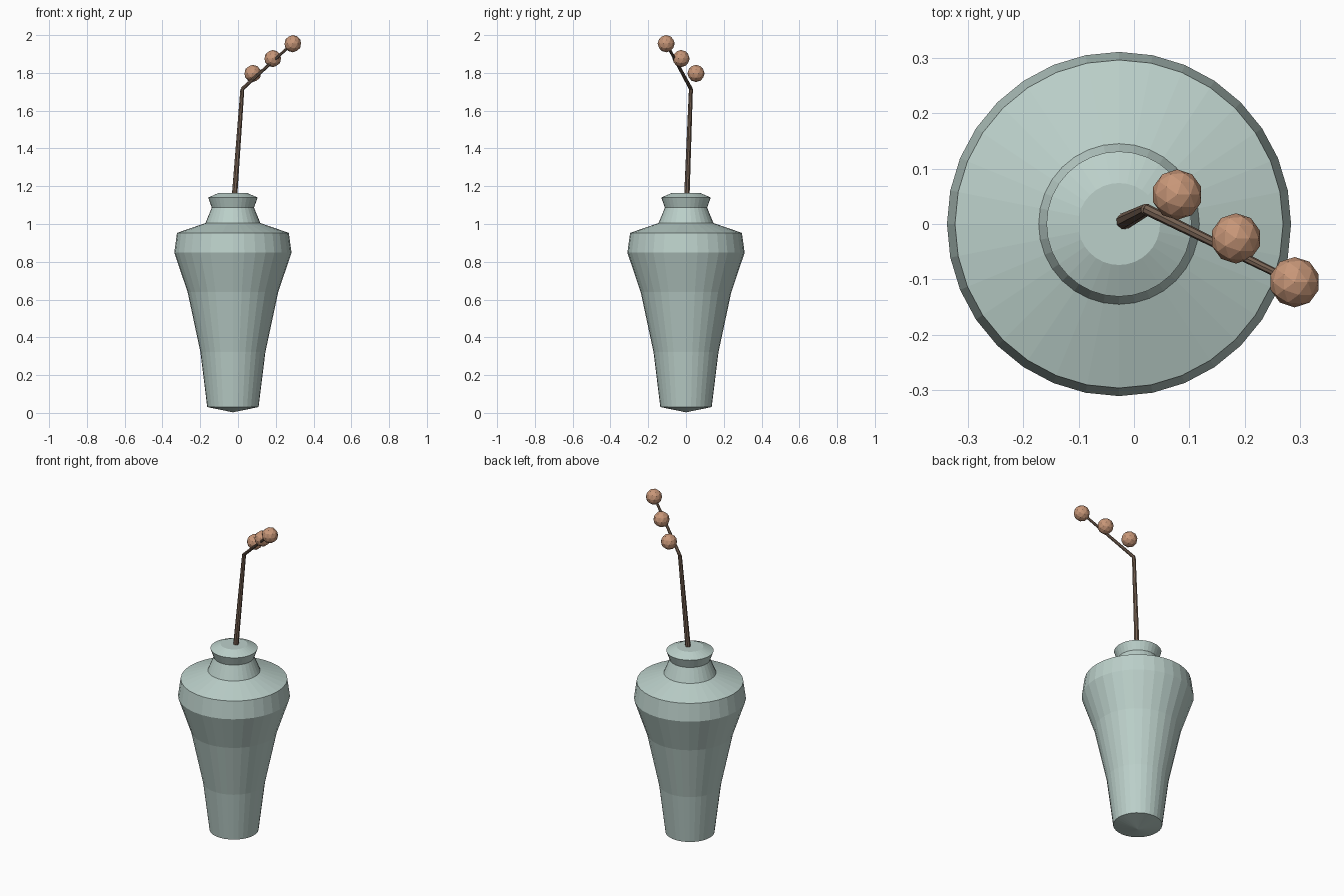
import bpy, bmesh, math
from mathutils import Vector

if "Cube" in bpy.data.objects:
    bpy.data.objects.remove(bpy.data.objects["Cube"])

CX = -0.027  # vase axis


def material(name, color):
    m = bpy.data.materials.new(name)
    m.diffuse_color = (*color, 1)
    m.use_nodes = True
    m.node_tree.nodes["Principled BSDF"].inputs["Base Color"].default_value = m.diffuse_color
    return m


glaze = material("celadon", (0.50, 0.63, 0.59))
bark = material("bark", (0.18, 0.12, 0.085))
berry = material("berry", (0.58, 0.31, 0.19))


def finish(name, bm, mat):
    bmesh.ops.recalc_face_normals(bm, faces=bm.faces)
    me = bpy.data.meshes.new(name)
    bm.to_mesh(me)
    bm.free()
    me.materials.append(mat)
    ob = bpy.data.objects.new(name, me)
    bpy.context.collection.objects.link(ob)
    return ob


def lathe(name, profile, sides, mat):
    # spin a (radius, z) profile; ends are points on the axis
    bm = bmesh.new()
    vs = [bm.verts.new((r, 0, z)) for r, z in profile]
    es = [bm.edges.new(p) for p in zip(vs, vs[1:])]
    bmesh.ops.spin(bm, geom=vs + es, cent=(0, 0, 0), axis=(0, 0, 1),
                   angle=math.tau, steps=sides, use_duplicate=False)
    bmesh.ops.remove_doubles(bm, verts=bm.verts, dist=1e-4)
    return finish(name, bm, mat)


def rod(name, a, b, r1, r2, mat):
    a, b = Vector(a), Vector(b)
    bm = bmesh.new()
    bmesh.ops.create_cone(bm, cap_ends=True, segments=8, radius1=r1,
                          radius2=r2, depth=(b - a).length)
    ob = finish(name, bm, mat)
    ob.location = (a + b) / 2
    ob.rotation_euler = (b - a).to_track_quat('Z', 'Y').to_euler()


# vase: tapered body, sharp shoulder, pinched neck and closed lip
vase = lathe("vase", [(0, 0.003), (0.136, 0.031), (0.172, 0.322), (0.24, 0.64),
                      (0.3105, 0.848), (0.296, 0.953), (0.145, 1.005),
                      (0.112, 1.087), (0.131, 1.14), (0.074, 1.165),
                      (0, 1.165)], 32, glaze)
vase.location.x = CX

# bare stem and its bent tip
elbow = (0.023, 0.026, 1.715)
rod("stem", (CX, 0, 1.03), elbow, 0.016, 0.011, bark)
rod("twig", elbow, (0.29, -0.105, 1.957), 0.010, 0.007, bark)

# row of three buds
for i in range(3):
    bm = bmesh.new()
    bmesh.ops.create_icosphere(bm, subdivisions=2, radius=0.0455)
    bud = finish(f"bud_{i + 1}", bm, berry)
    bud.location = (0.078 + 0.106 * i, 0.053 - 0.079 * i, 1.797 + 0.0788 * i)
